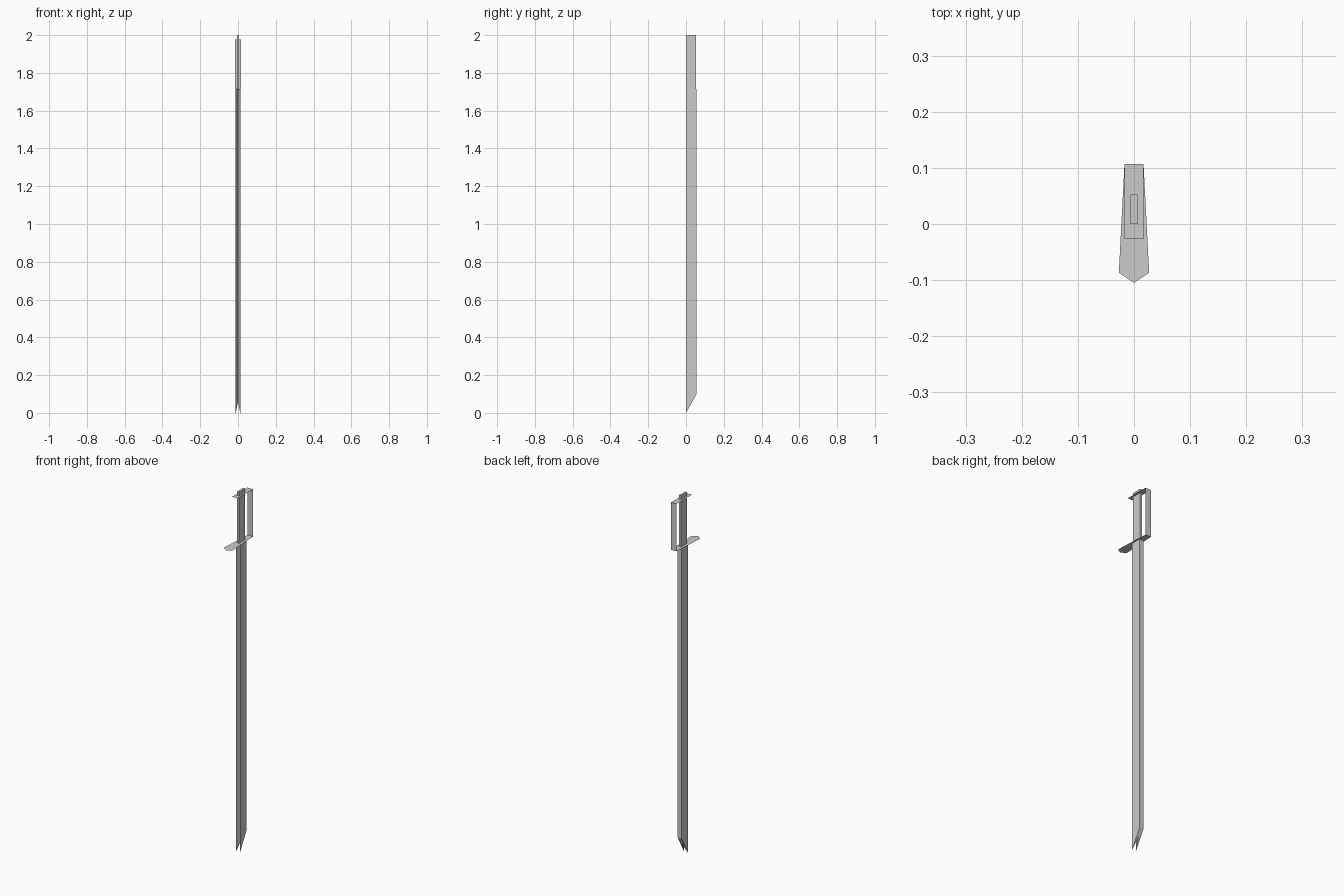
import bpy

if "Cube" in bpy.data.objects:
    bpy.data.objects.remove(bpy.data.objects["Cube"])


def make_object(name, verts, faces):
    mesh = bpy.data.meshes.new(name)
    mesh.from_pydata(verts, [], faces)
    mesh.update()
    obj = bpy.data.objects.new(name, mesh)
    bpy.context.collection.objects.link(obj)
    return obj


def prism(name, profile, bottom, top):
    """Extrude an xy profile upward; bottom is a function of y."""
    n = len(profile)
    verts = [(x, y, bottom(y)) for x, y in profile]
    verts += [(x, y, top) for x, y in profile]
    faces = [(i, (i + 1) % n, n + (i + 1) % n, n + i) for i in range(n)]
    faces += [tuple(reversed(range(n))), tuple(range(n, 2 * n))]
    return make_object(name, verts, faces)


GUARD_Z, POMMEL_Z = 1.715, 1.978
BACK, HALF = 0.107, 0.017

# Blade: deep V groove along the front, cut diagonally so the tip is forked
blade_w, blade_d = 0.012, 0.056
prism("blade",
      [(-blade_w, 0), (0, 0.033), (blade_w, 0), (blade_w, blade_d), (-blade_w, blade_d)],
      lambda y: y / blade_d * 0.1, GUARD_Z)

# Grip: slim rectangular bar
prism("grip", [(-0.006, 0), (0.006, 0), (0.006, 0.053), (-0.006, 0.053)],
      lambda y: GUARD_Z, 2.0)

# Cross guard: thin flaring plate with a pointed front
make_object("cross_guard",
            [(-HALF, BACK, GUARD_Z), (-0.027, -0.087, GUARD_Z), (0, -0.105, GUARD_Z),
             (0.027, -0.087, GUARD_Z), (HALF, BACK, GUARD_Z)],
            [(0, 1, 2, 3, 4)])

# Knuckle bow: thin strip rising from the guard and folding over the grip
path = [(BACK, GUARD_Z), (BACK, POMMEL_Z), (-0.027, POMMEL_Z)]
make_object("knuckle_bow",
            [(x, y, z) for y, z in path for x in (-HALF, HALF)],
            [(0, 1, 3, 2), (2, 3, 5, 4)])
